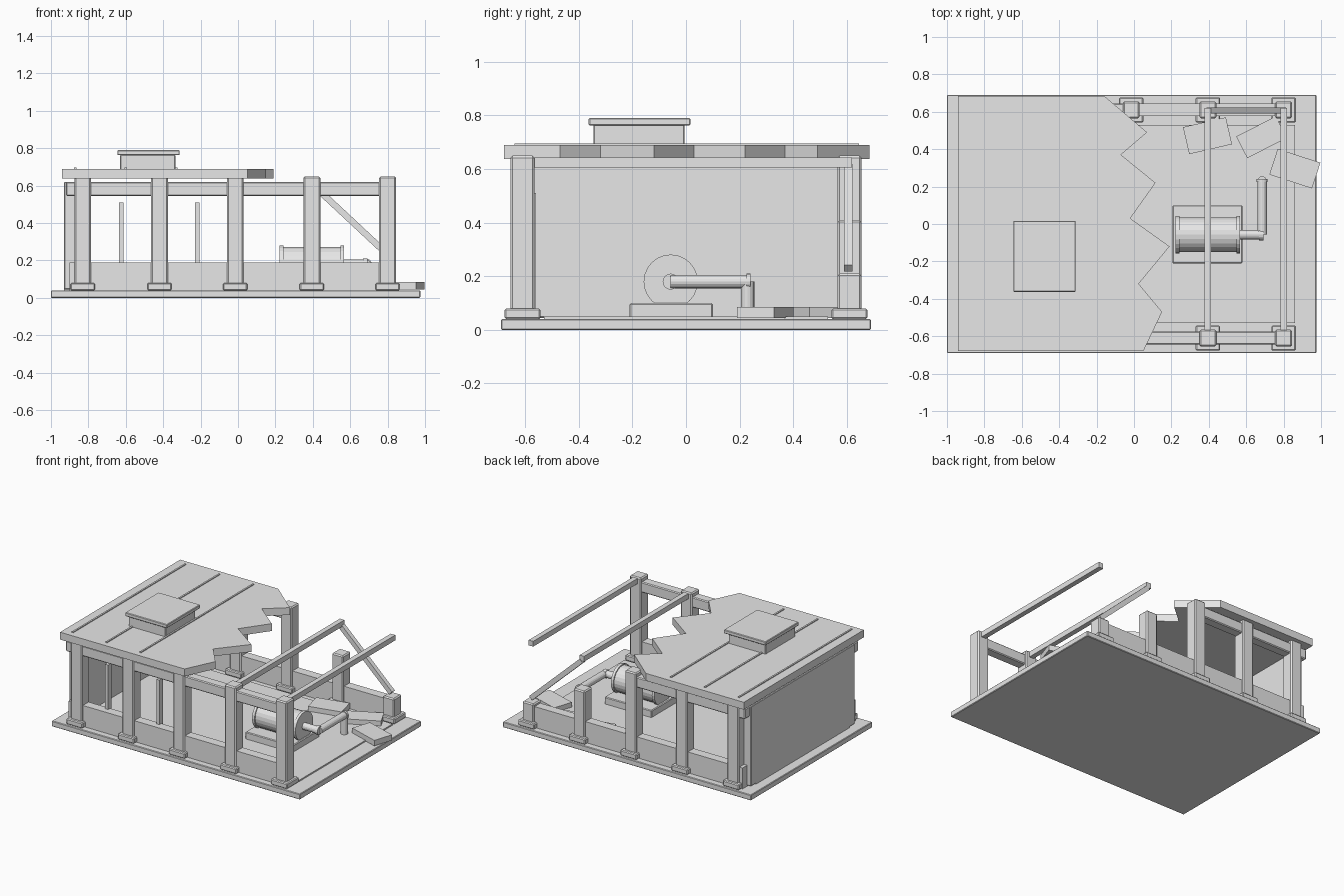
import bpy, bmesh, math
from mathutils import Vector, Matrix

if "Cube" in bpy.data.objects:
    bpy.data.objects.remove(bpy.data.objects["Cube"])

grey = bpy.data.materials.new("plain_grey")
grey.use_nodes = True
grey.diffuse_color = (0.8, 0.8, 0.8, 1)
grey.node_tree.nodes["Principled BSDF"].inputs["Base Color"].default_value = (0.8, 0.8, 0.8, 1)


def finish(name, bm, bevel=0.0):
    bmesh.ops.recalc_face_normals(bm, faces=bm.faces)
    mesh = bpy.data.meshes.new(name)
    bm.to_mesh(mesh)
    bm.free()
    mesh.materials.append(grey)
    obj = bpy.data.objects.new(name, mesh)
    bpy.context.collection.objects.link(obj)
    if bevel:
        mod = obj.modifiers.new("soft_edges", 'BEVEL')
        mod.width = bevel
        mod.segments = 1
    return obj


def box(name, x, y, z, bevel=0.0):
    """Box from its extents along each axis."""
    bm = bmesh.new()
    bmesh.ops.create_cube(bm, size=1)
    for v in bm.verts:
        v.co = Vector(r[0] + (c + 0.5) * (r[1] - r[0]) for c, r in zip(v.co, (x, y, z)))
    return finish(name, bm, bevel)


def rod(name, start, end, radius, sides=24):
    """Cylinder between two points."""
    a, b = Vector(start), Vector(end)
    bm = bmesh.new()
    bmesh.ops.create_cone(bm, cap_ends=True, segments=sides, radius1=radius,
                          radius2=radius, depth=(b - a).length)
    turn = (b - a).to_track_quat('Z', 'Y').to_matrix().to_4x4()
    bmesh.ops.transform(bm, matrix=Matrix.Translation((a + b) / 2) @ turn, verts=bm.verts)
    return finish(name, bm)


# Ground slab and floor
box("ground_slab", (-1, 0.975), (-0.69, 0.69), (0, 0.04), 0.004)
box("floor", (-0.93, 0.86), (-0.53, 0.53), (0.04, 0.05))

# Columns with plinths; the back row is broken off towards the right
column_x = [-0.83, -0.42, -0.015, 0.395, 0.80]
rows = {"front": (-0.61, [0.65] * 5), "back": (0.61, [0.65, 0.65, 0.65, 0.41, 0.21])}
for row, (y, tops) in rows.items():
    for x, top in zip(column_x, tops):
        box(row + "_column", (x - 0.045, x + 0.045), (y - 0.045, y + 0.045), (0.04, top), 0.008)
        box(row + "_plinth", (x - 0.065, x + 0.065), (y - 0.067, y + 0.067), (0.04, 0.08), 0.006)
    box(row + "_low_wall", (-0.9, 0.82), (y - 0.033, y + 0.033), (0.04, 0.19))
    beam_end = 0.82 if row == "front" else 0.0
    box(row + "_beam", (-0.92, beam_end), (y - 0.035, y + 0.035), (0.545, 0.62), 0.006)

# Solid end wall and window posts
box("end_wall", (-0.93, -0.87), (-0.59, 0.59), (0.045, 0.62), 0.004)
for x in (-0.625, -0.218):
    box("window_post", (x - 0.012, x + 0.012), (-0.60, -0.56), (0.05, 0.51))

# Broken roof slab
outline = [(-0.94, -0.68), (0.05, -0.68), (0.15, -0.47), (0.025, -0.32), (0.19, -0.12),
           (-0.02, 0.03), (0.115, 0.22), (-0.07, 0.37), (0.07, 0.49), (-0.16, 0.685),
           (-0.94, 0.685)]
bm = bmesh.new()
face = bm.faces.new([bm.verts.new((x, y, 0.637)) for x, y in outline])
side = bmesh.ops.extrude_face_region(bm, geom=[face])
for v in side["geom"]:
    if isinstance(v, bmesh.types.BMVert):
        v.co.z = 0.69
finish("broken_roof", bm)

# Roof seams and vent
for x in (-0.87, -0.6, -0.33):
    box("roof_seam", (x - 0.006, x + 0.006), (-0.64, 0.645), (0.685, 0.696))
box("vent_box", (-0.63, -0.335), (-0.345, -0.005), (0.685, 0.766), 0.004)
box("vent_cap", (-0.645, -0.312), (-0.363, 0.017), (0.763, 0.79), 0.004)

# Bare rafters and the fallen brace
for x in (0.395, 0.80):
    box("rafter", (x - 0.018, x + 0.018), (-0.61, 0.62), (0.605, 0.643))
brace = box("fallen_brace", (-0.275, 0.275), (-0.016, 0.016), (-0.017, 0.017))
brace.location = (0.6, 0.606, 0.418)
brace.rotation_euler.y = math.radians(43)

# Boiler on its pad
box("boiler_pad", (0.205, 0.58), (-0.21, 0.10), (0.04, 0.10), 0.005)
rod("boiler_drum", (0.225, -0.057, 0.18), (0.565, -0.057, 0.18), 0.093)
for x in (0.222, 0.548):
    rod("boiler_rim", (x, -0.057, 0.18), (x + 0.02, -0.057, 0.18), 0.101)

# Pipe run
rod("pipe_out", (0.56, -0.057, 0.18), (0.69, -0.057, 0.18), 0.025, 16)
rod("pipe_elbow", (0.667, -0.057, 0.18), (0.692, -0.057, 0.18), 0.03, 16)
rod("pipe_across", (0.685, -0.057, 0.18), (0.685, 0.235, 0.18), 0.025, 16)
rod("pipe_collar", (0.685, 0.225, 0.18), (0.685, 0.24, 0.18), 0.03, 16)
rod("pipe_down", (0.685, 0.23, 0.04), (0.685, 0.23, 0.18), 0.025, 16)

# Fallen roof pieces: centre, size, angle
for x, y, length, width, angle in ((0.393, 0.472, 0.235, 0.148, 13),
                                   (0.682, 0.464, 0.238, 0.13, 27),
                                   (0.86, 0.296, 0.24, 0.145, -18)):
    slab = box("fallen_slab", (-length / 2, length / 2), (-width / 2, width / 2), (0.045, 0.085))
    slab.location = (x, y, 0)
    slab.rotation_euler.z = math.radians(angle)
